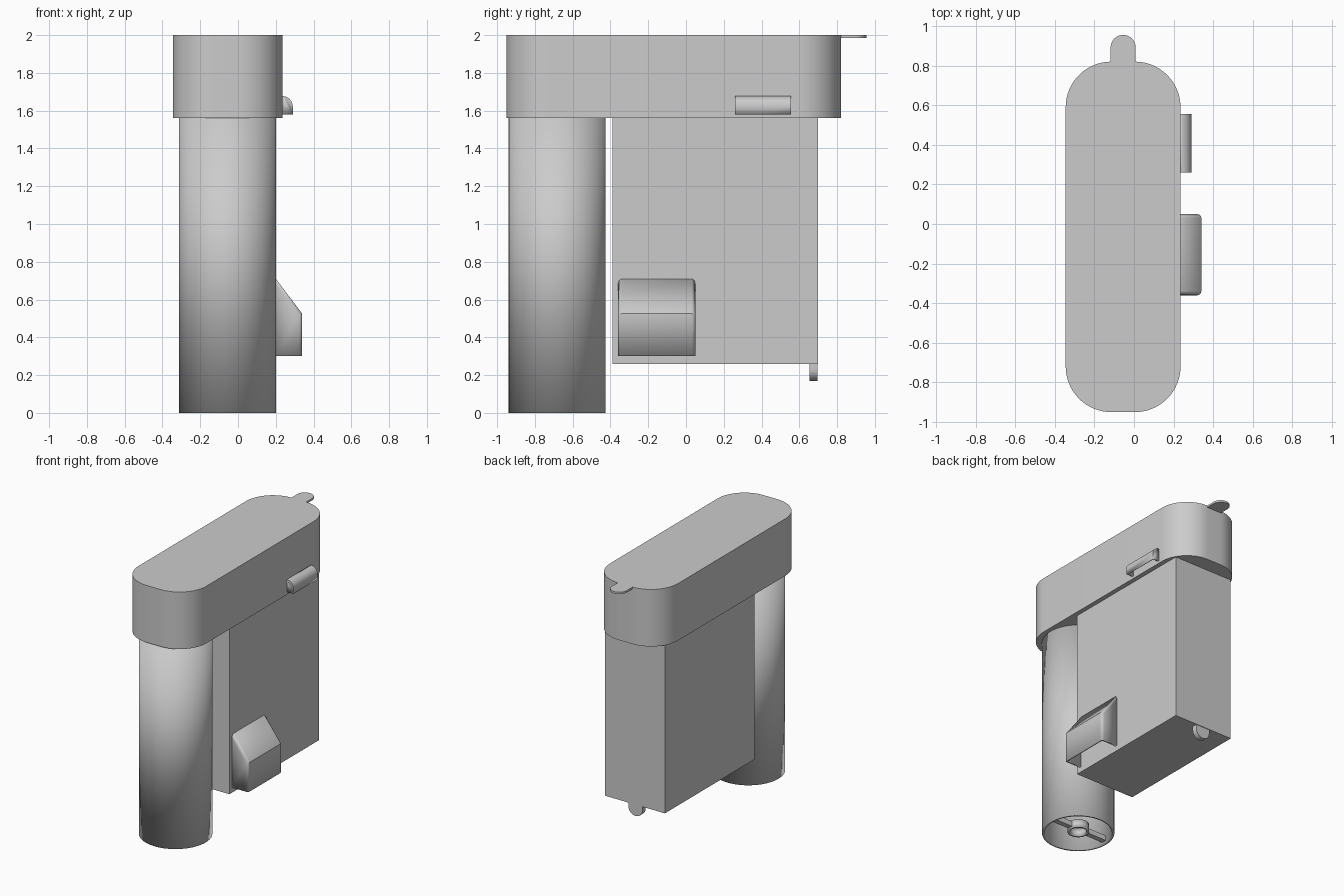
import bpy, bmesh, math
from mathutils import Vector

if "Cube" in bpy.data.objects:
    bpy.data.objects.remove(bpy.data.objects["Cube"])

grey = bpy.data.materials.new("plastic_grey")
grey.diffuse_color = (0.6, 0.6, 0.6, 1)
grey.use_nodes = True
grey.node_tree.nodes["Principled BSDF"].inputs["Base Color"].default_value = grey.diffuse_color
CX = -0.055  # shared centre line in x


def arc(cx, cy, r, a0, a1, n):
    """Points along a circular arc, angles in degrees."""
    return [(cx + r * math.cos(math.radians(a0 + (a1 - a0) * i / n)),
             cy + r * math.sin(math.radians(a0 + (a1 - a0) * i / n)))
            for i in range(n + 1)]


def prism(name, pts, lo, hi, axis="z", open_dirs=(), wall=0, bevel_rule=None):
    """Extrude an outline along an axis; open_dirs faces are removed to make a shell."""
    place = (lambda a, b, t: (a, b, t)) if axis == "z" else (lambda a, b, t: (a, t, b))
    bm = bmesh.new()
    v0 = [bm.verts.new(place(a, b, lo)) for a, b in pts]
    v1 = [bm.verts.new(place(a, b, hi)) for a, b in pts]
    n = len(pts)
    bm.faces.new(v0)
    bm.faces.new(v1)
    for i in range(n):
        j = (i + 1) % n
        bm.faces.new((v0[i], v0[j], v1[j], v1[i]))
    bmesh.ops.recalc_face_normals(bm, faces=bm.faces[:])
    if bevel_rule:
        edges = [e for e in bm.edges if bevel_rule(*[v.co for v in e.verts])]
        bmesh.ops.bevel(bm, geom=edges, offset=0.02, segments=4, profile=0.5, affect="EDGES")
    bm.normal_update()
    gone = [f for f in bm.faces if any(f.normal.dot(Vector(d)) > 0.99 for d in open_dirs)]
    if gone:
        bmesh.ops.delete(bm, geom=gone, context="FACES")
    me = bpy.data.meshes.new(name)
    bm.to_mesh(me)
    bm.free()
    me.materials.append(grey)
    me.shade_smooth()
    me.set_sharp_from_angle(angle=math.radians(30))
    ob = bpy.data.objects.new(name, me)
    bpy.context.collection.objects.link(ob)
    if wall:
        mod = ob.modifiers.new("wall", "SOLIDIFY")
        mod.thickness, mod.offset = wall, -1
        mod.use_even_offset = True
    return ob


def rect(x0, x1, y0, y1):
    return [(x0, y0), (x1, y0), (x1, y1), (x0, y1)]


UP, DOWN, LEFT = (0, 0, 1), (0, 0, -1), (-1, 0, 0)

# Rounded head spanning the tube and the box
x0, x1, y0, y1, r = -0.345, 0.235, -0.95, 0.82, 0.23
head = (arc(x1 - r, y0 + r, r, -90, 0, 16) + arc(x1 - r, y1 - r, r, 0, 90, 16)
        + arc(x0 + r, y1 - r, r, 90, 180, 16) + arc(x0 + r, y0 + r, r, 180, 270, 16))
prism("head", head, 1.56, 2.0)

# Thin thumb tab on the back of the head
prism("head_tab", [(0.008, 0.80)] + arc(CX, 0.892, 0.063, 0, 180, 16) + [(-0.118, 0.80)],
      1.985, 2.0)

# Rectangular bin and its release tab underneath
prism("bin", rect(-0.31, 0.2, -0.39, 0.70), 0.26, 1.56)
prism("bin_tab", [(CX - 0.06, 0.26)] + arc(CX, 0.23, 0.06, 180, 360, 16) + [(CX + 0.06, 0.26)],
      0.655, 0.695, "y")

# Hollow tube with a cross bar and hub ring at its mouth
TY = -0.682
prism("tube", arc(CX, TY, 0.257, 0, 354.375, 63), 0, 1.56, open_dirs=(UP, DOWN), wall=0.018)
prism("hub_ring", arc(CX, TY, 0.077, 0, 348.75, 31), 0.01, 0.07, open_dirs=(UP, DOWN), wall=0.018)
for name, a, b in (("left_bar", CX - 0.242, CX - 0.07), ("right_bar", CX + 0.07, CX + 0.242)):
    prism(name, rect(a, b, TY - 0.02, TY + 0.02), 0.02, 0.06)

# Slanted hood on the side of the bin, open below
prism("side_hood", [(0.2, 0.30), (0.34, 0.30), (0.34, 0.525), (0.2, 0.71)], -0.36, 0.05, "y",
      open_dirs=(DOWN, LEFT), wall=0.015,
      bevel_rule=lambda a, b: abs(a.y - b.y) < 1e-5 and max(a.x, b.x) > 0.3
      and max(a.z, b.z) > 0.4)

# Rounded finger grip on the side of the head, open below
prism("side_grip", [(0.235, 1.58), (0.29, 1.58)] + arc(0.235, 1.622, 0.055, 0, 90, 12),
      0.26, 0.555, "y", open_dirs=(DOWN, LEFT), wall=0.012)
